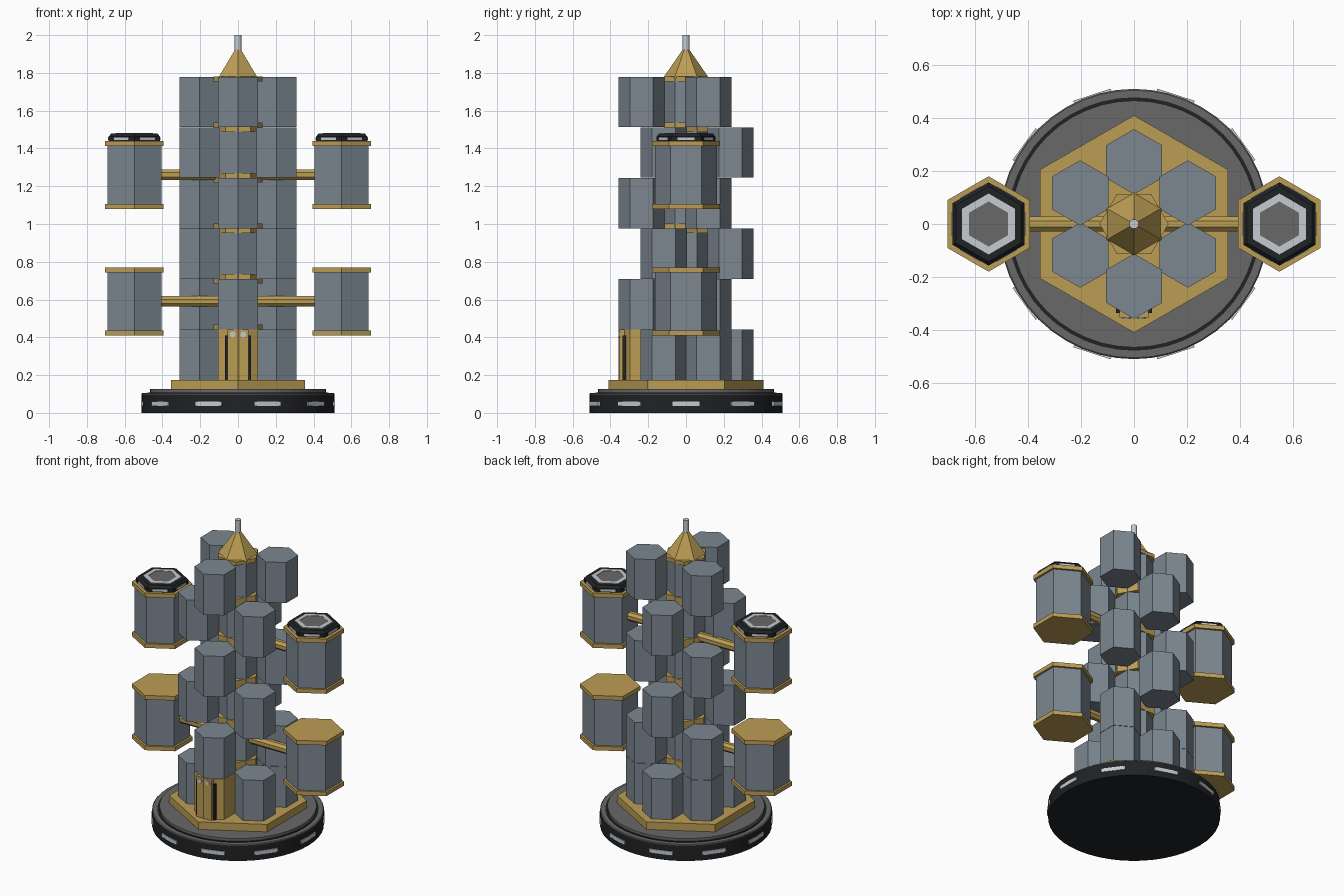
import bpy, bmesh
from math import sin, cos, pi, radians
from mathutils import Matrix

if "Cube" in bpy.data.objects:
    bpy.data.objects.remove(bpy.data.objects["Cube"])


def material(name, r, g, b):
    m = bpy.data.materials.new(name)
    m.diffuse_color = (r, g, b, 1)
    m.use_nodes = True
    m.node_tree.nodes["Principled BSDF"].inputs["Base Color"].default_value = m.diffuse_color
    return m


GOLD = material("gold", 0.50, 0.34, 0.09)
STEEL = material("blue_grey", 0.20, 0.24, 0.28)
BLACK = material("black", 0.015, 0.016, 0.018)
DARK = material("dark_grey", 0.14, 0.14, 0.14)
LIGHT = material("light_grey", 0.55, 0.60, 0.65)


def finish(name, bm, mat, smooth=False):
    bmesh.ops.recalc_face_normals(bm, faces=bm.faces)
    me = bpy.data.meshes.new(name)
    bm.to_mesh(me)
    bm.free()
    me.materials.append(mat)
    ob = bpy.data.objects.new(name, me)
    bpy.context.collection.objects.link(ob)
    if smooth:
        bpy.context.view_layer.objects.active = ob
        ob.select_set(True)
        bpy.ops.object.shade_smooth_by_angle(angle=radians(30))
        ob.select_set(False)
    return ob


def stack(name, mat, rings, x=0, y=0, n=6, turn=30, closed=False, matrix=None, smooth=False):
    """Upright solid from (radius, z) rings; corners start at angle 'turn'."""
    bm = bmesh.new()
    loops = []
    for r, z in rings:
        loops.append([bm.verts.new((x + r * cos(radians(turn) + 2 * pi * i / n),
                                    y + r * sin(radians(turn) + 2 * pi * i / n), z))
                      for i in range(n)])
    pairs = list(zip(loops, loops[1:]))
    if closed:
        pairs.append((loops[-1], loops[0]))
    else:
        bm.faces.new(loops[0])
        bm.faces.new(loops[-1])
    for a, b in pairs:
        for i in range(n):
            j = (i + 1) % n
            bm.faces.new((a[i], a[j], b[j], b[i]))
    if matrix:
        bm.transform(matrix)
    return finish(name, bm, mat, smooth)


def box(name, mat, size, loc, angle=0, pivot=(0, 0, 0)):
    """Box at loc, turned about z, then moved to pivot."""
    bm = bmesh.new()
    bmesh.ops.create_cube(bm, size=1, matrix=Matrix.Translation(pivot)
                          @ Matrix.Rotation(radians(angle), 4, 'Z')
                          @ Matrix.Translation(loc) @ Matrix.Diagonal((*size, 1)))
    return finish(name, bm, mat)


# round base with rim windows
stack("base_disc", BLACK, [(0.51, 0), (0.51, 0.098)], n=48, turn=0, smooth=True)
stack("base_deck", DARK, [(0.51, 0.098), (0.51, 0.102), (0.505, 0.106)], n=48, turn=0, smooth=True)
stack("base_groove", BLACK, [(0.478, 0.1), (0.478, 0.109)], n=48, turn=0, smooth=True)
stack("base_step", DARK, [(0.466, 0.1), (0.466, 0.126)], n=48, turn=0, smooth=True)
for k in range(10):
    box("base_window", LIGHT, (0.02, 0.148, 0.024), (0.503, 0, 0.049), 36 * k)
stack("base_plate", GOLD, [(0.41, 0.125), (0.41, 0.175)])

# central core, collars and the staggered rings of pods
Z0, H = 0.175, 0.2675
stack("core", STEEL, [(0.115, Z0), (0.115, Z0 + 6 * H)])
for level in range(6):
    z = Z0 + level * H
    stack("collar_lower", GOLD, [(0.13, z), (0.13, z + 0.025)], turn=0)
    stack("collar_upper", GOLD, [(0.13, z + H - 0.025), (0.13, z + H)], turn=0)
    if level == 0:
        angles = (30, 90, 150, 210, 330)
    elif level % 2:
        angles = (30, 150, 270)
    else:
        angles = (90, 210, 330)
    for a in angles:
        stack("pod", STEEL, [(0.123, z), (0.123, z + H - 0.002)],
              0.235 * cos(radians(a)), 0.235 * sin(radians(a)))

# entrance column with door panel, dark grooves and lamps
stack("entrance", GOLD, [(0.123, Z0), (0.123, Z0 + H - 0.002)], y=-0.235)
box("door_panel", GOLD, (0.11, 0.1, H - 0.002), (0, -0.302, Z0 + H / 2 - 0.001))
for s in (-1, 1):
    box("door_groove", BLACK, (0.014, 0.04, 0.235), (s * 0.061, -0.316, 0.2925))
    stack("door_lamp", LIGHT, [(0.015, -0.01), (0.015, 0.006)], n=16,
          matrix=Matrix.Translation((s * 0.028, -0.352, 0.415)) @ Matrix.Rotation(pi / 2, 4, 'X'),
          smooth=True)

# roof and mast
stack("roof", GOLD, [(0.12, 1.775), (0.02, 1.92)])
stack("mast", LIGHT, [(0.018, 1.9), (0.018, 2.0)], n=16, smooth=True)

# outrigger tanks on arms, upper pair with docking caps
for s in (-1, 1):
    x = s * 0.549
    for z, arm_z, docking in ((0.41, 0.59, False), (1.08, 1.26, True)):
        stack("tank", STEEL, [(0.165, z + 0.01), (0.165, z + 0.35)], x)
        for c in (z, z + 0.332):
            stack("tank_cap", GOLD, [(0.18, c), (0.18, c + 0.027)], x)
        stack("arm", GOLD, [(0.03, 0.09), (0.03, 0.42)], n=8, turn=22.5,
              matrix=Matrix.Translation((0, 0, arm_z)) @ Matrix.Rotation(s * pi / 2, 4, 'Y'))
        if docking:
            stack("dock_cap", BLACK, [(0.157, 1.437), (0.157, 1.462), (0.142, 1.478)], x)
            stack("dock_ring", LIGHT, [(0.115, 1.47), (0.115, 1.482),
                                       (0.085, 1.482), (0.085, 1.47)], x, closed=True)
            stack("dock_hatch", DARK, [(0.088, 1.47), (0.088, 1.48)], x)
            for k in range(6):
                box("dock_window", LIGHT, (0.01, 0.09, 0.014), (0.134, 0, 1.451),
                    60 * k, (x, 0, 0))
